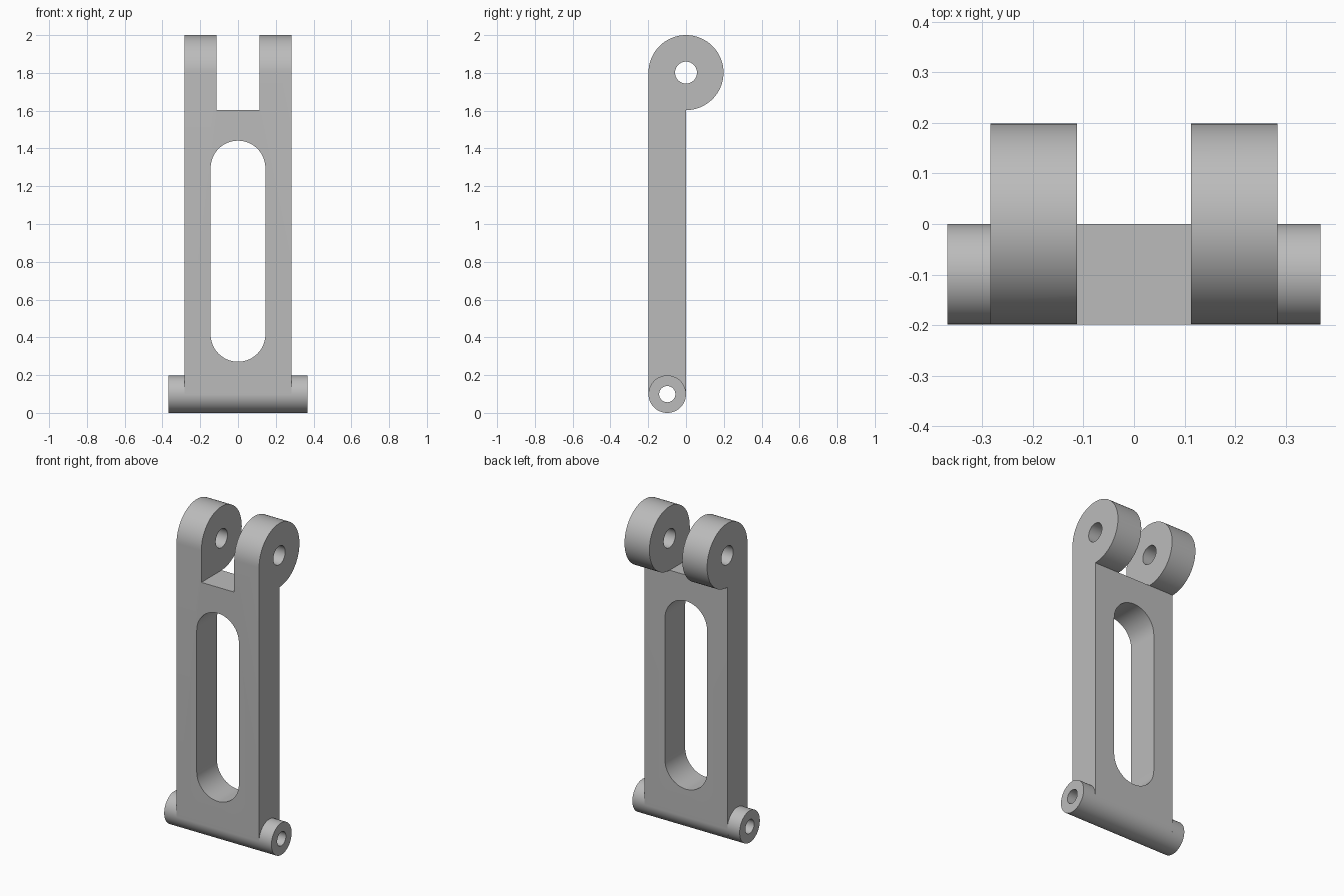
import bpy, bmesh, math
from mathutils import Matrix

cube = bpy.data.objects.get("Cube")
if cube:
    bpy.data.objects.remove(cube, do_unlink=True)

R = 0.1985                      # lug radius and body thickness
LUG = (0.0, 2.0 - R)            # lug centre (y, z)
PIN = (-R / 2, R / 2)           # barrel centre (y, z)
HALF, END, GAP = 0.284, 0.369, 0.113

grey = bpy.data.materials.new("machined_grey")
grey.use_nodes = True
grey.diffuse_color = (0.5, 0.5, 0.5, 1)
grey.node_tree.nodes["Principled BSDF"].inputs["Base Color"].default_value = grey.diffuse_color


def arc(c, r, start, end, n=48):
    angles = [math.radians(start + (end - start) * i / n) for i in range(n + 1)]
    return [(c[0] + r * math.cos(a), c[1] + r * math.sin(a)) for a in angles]


def circle(c, r):
    return arc(c, r, 0, 360, 64)[:-1]


def extrude(name, loops, low, high, axes):
    """Extrude flat outlines (with holes) from low to high; axes maps them to the model."""
    curve = bpy.data.curves.new(name, "CURVE")
    curve.dimensions = "2D"
    curve.fill_mode = "BOTH"
    curve.extrude = (high - low) / 2
    for pts in loops:
        s = curve.splines.new("POLY")
        s.points.add(len(pts) - 1)
        for p, (u, v) in zip(s.points, pts):
            p.co = (u, v, 0, 1)
        s.use_cyclic_u = True
    temp = bpy.data.objects.new(name + "_outline", curve)
    bpy.context.collection.objects.link(temp)
    bpy.context.view_layer.update()
    graph = bpy.context.evaluated_depsgraph_get()
    mesh = bpy.data.meshes.new_from_object(temp.evaluated_get(graph))
    bpy.data.objects.remove(temp, do_unlink=True)
    mesh.transform(axes @ Matrix.Translation((0, 0, (low + high) / 2)))
    bm = bmesh.new()
    bm.from_mesh(mesh)
    bmesh.ops.remove_doubles(bm, verts=bm.verts, dist=1e-5)
    bmesh.ops.recalc_face_normals(bm, faces=bm.faces)
    bm.to_mesh(mesh)
    bm.free()
    mesh.materials.clear()
    mesh.materials.append(grey)
    obj = bpy.data.objects.new(name, mesh)
    bpy.context.collection.objects.link(obj)
    return obj


SIDE = Matrix(((0, 0, 1, 0), (1, 0, 0, 0), (0, 1, 0, 0), (0, 0, 0, 1)))    # outline in y, z
FRONT = Matrix(((1, 0, 0, 0), (0, 0, 1, 0), (0, 1, 0, 0), (0, 0, 0, 1)))   # outline in x, z

# Link body: lug arc on top, rounded foot, two pin holes
outline = arc(LUG, R, 180, -90) + arc(PIN, R / 2, 0, -180)
body = extrude("link_body", [outline, circle(LUG, 0.058), circle(PIN, 0.043)], -HALF, HALF, SIDE)

# Cutters: long rounded window and the gap between the lugs
w = 0.145
slot = arc((0, 1.441 - w), w, 0, 180) + arc((0, 0.271 + w), w, 180, 360)
floor = LUG[1] - R
gap = [(-GAP, floor), (GAP, floor), (GAP, 2.2), (-GAP, 2.2)]
cutters = [extrude("window_cutter", [slot], -0.5, 0.5, FRONT),
           extrude("lug_gap_cutter", [gap], -0.5, 0.5, FRONT)]
for c in cutters:
    c.hide_render = True
    m = body.modifiers.new(c.name, "BOOLEAN")
    m.operation, m.solver, m.object = "DIFFERENCE", "EXACT", c
bpy.context.view_layer.update()
graph = bpy.context.evaluated_depsgraph_get()
cut_mesh = bpy.data.meshes.new_from_object(body.evaluated_get(graph))
body.modifiers.clear()
body.data = cut_mesh
for c in cutters:
    bpy.data.objects.remove(c, do_unlink=True)

# Barrel ends sticking out on both sides of the foot
ring = [circle(PIN, R / 2), circle(PIN, 0.043)]
parts = [body,
         extrude("left_barrel_end", ring, HALF, END, SIDE),
         extrude("right_barrel_end", ring, -END, -HALF, SIDE)]

# Smooth round surfaces, keep edges sharp
bpy.ops.object.select_all(action="DESELECT")
for p in parts:
    p.select_set(True)
bpy.context.view_layer.objects.active = body
bpy.ops.object.shade_smooth_by_angle(angle=math.radians(30))
